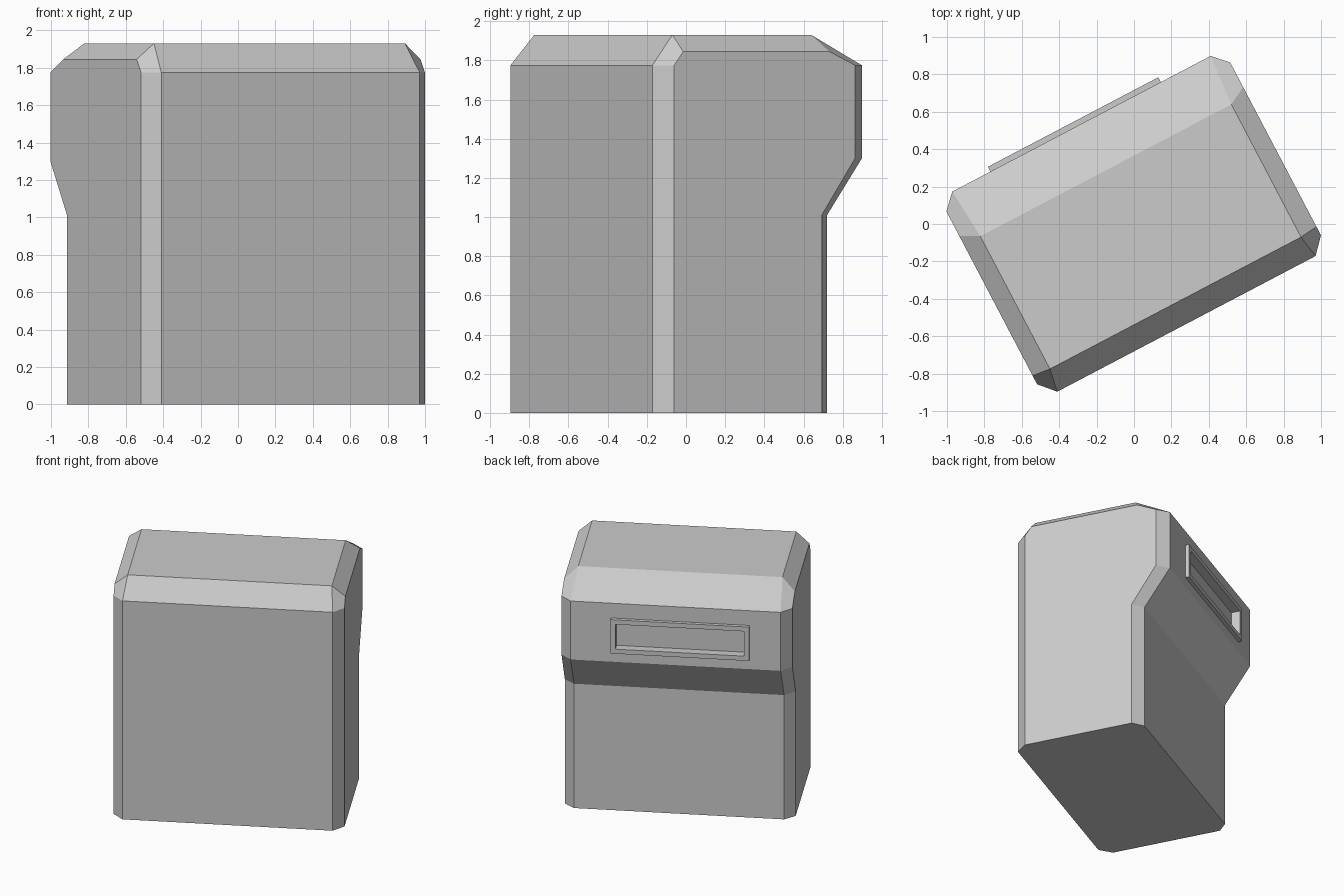
import bpy
import bmesh
from math import radians

TURN = radians(27.7)

cube = bpy.data.objects.get("Cube")
if cube:
    bpy.data.objects.remove(cube, do_unlink=True)

grey = bpy.data.materials.new("plain grey")
grey.use_nodes = True
colour = (0.6, 0.6, 0.6, 1)
grey.diffuse_color = colour
grey.node_tree.nodes["Principled BSDF"].inputs["Base Color"].default_value = colour


def add_object(name, bm):
    """Turn a bmesh into a flat-shaded object, set at the body's angle."""
    bmesh.ops.recalc_face_normals(bm, faces=bm.faces[:])
    mesh = bpy.data.meshes.new(name)
    bm.to_mesh(mesh)
    bm.free()
    mesh.materials.append(grey)
    obj = bpy.data.objects.new(name, mesh)
    obj.rotation_euler.z = TURN
    bpy.context.collection.objects.link(obj)
    return obj


def add_box(name, low, high):
    bm = bmesh.new()
    bmesh.ops.create_cube(bm, size=1)
    for v in bm.verts:
        v.co = [h if c > 0 else l for c, l, h in zip(v.co, low, high)]
    return add_object(name, bm)


def cut(obj, cutter):
    mod = obj.modifiers.new("recess", "BOOLEAN")
    mod.operation = "DIFFERENCE"
    mod.solver = "EXACT"
    mod.object = cutter
    bpy.context.view_layer.objects.active = obj
    bpy.ops.object.modifier_apply(modifier=mod.name)


# Side profiles as (depth, height): full section, and the smaller end panel
section = [(-0.603, 0), (-0.603, 1.775), (-0.477, 1.93), (0.324, 1.93),
           (0.605, 1.775), (0.605, 1.3), (0.404, 1.01), (0.404, 0)]
panel = [(-0.518, 0), (-0.518, 1.775), (-0.466, 1.845), (0.377, 1.845),
         (0.525, 1.775), (0.525, 1.3), (0.333, 1.01), (0.333, 0)]

# Body: section swept sideways, with chamfered ends
bm = bmesh.new()
rings = []
for side in (-1, 1):
    outer = [bm.verts.new((side * (0.758 if z > 1.9 else 0.78), y, z)) for y, z in section]
    end = [bm.verts.new((side * 0.857, y, z)) for y, z in panel]
    rings += [end, outer] if side < 0 else [outer, end]
for a, b in zip(rings, rings[1:]):
    for i in range(len(a)):
        j = (i + 1) % len(a)
        bm.faces.new((a[i], a[j], b[j], b[i]))
bm.faces.new(rings[0])
bm.faces.new(rings[-1])
body = add_object("body", bm)

# Raised frame on the back, with a recessed slot through it
frame = add_box("slot_frame", (-0.55, 0.6, 1.38), (0.48, 0.634, 1.655))
cutter = add_box("slot_cutter", (-0.513, 0.565, 1.417), (0.443, 0.7, 1.618))
cutter.hide_render = True
bpy.context.view_layer.update()
for obj in (body, frame):
    cut(obj, cutter)
bpy.data.objects.remove(cutter, do_unlink=True)
